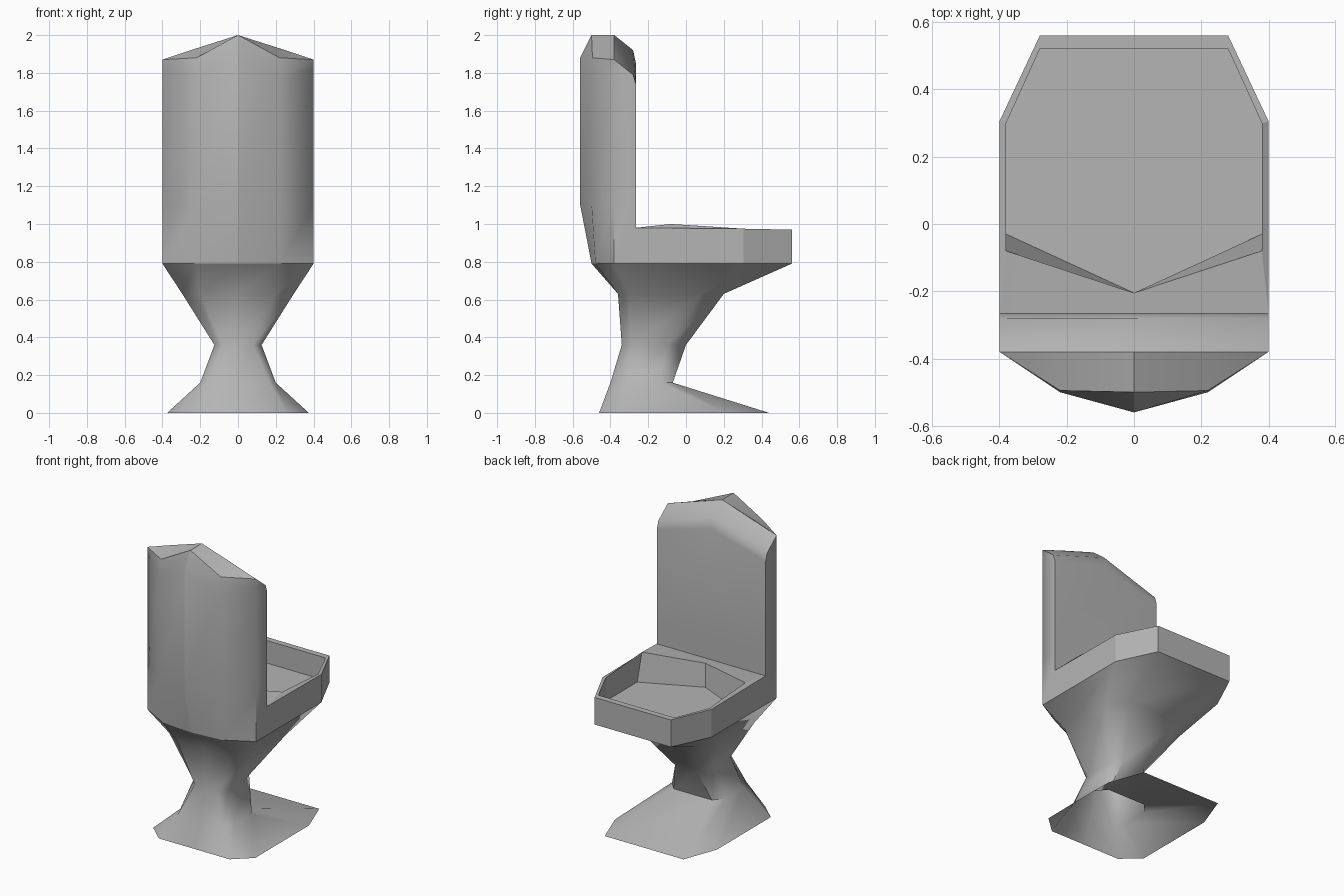
import bpy
import bmesh
import math

cube = bpy.data.objects.get("Cube")
if cube:
    bpy.data.objects.remove(cube, do_unlink=True)

stone = bpy.data.materials.new("plain grey")
stone.use_nodes = True
GREY = (0.46, 0.46, 0.46, 1.0)
stone.diffuse_color = GREY
stone.node_tree.nodes["Principled BSDF"].inputs["Base Color"].default_value = GREY


def level(z, *points):
    """Half outline at one height."""
    return [(x, y, z) for x, y in points]


def loft(name, halves, smooth_angle, cap_end=False):
    """Skin mirrored half outlines into one shell, creased down the middle of the front."""
    bm = bmesh.new()
    rings = []
    for half in halves:
        other = [(-x, y, z) for x, y, z in reversed(half) if x > 0]
        rings.append([bm.verts.new(p) for p in half + other])
    count = len(rings[0])
    for low, high in zip(rings, rings[1:]):
        for i in range(count):
            j = (i + 1) % count
            bm.faces.new((low[i], low[j], high[j], high[i]))
    if cap_end:
        bm.faces.new(rings[-1])
    bmesh.ops.remove_doubles(bm, verts=bm.verts, dist=0.0005)
    bmesh.ops.recalc_face_normals(bm, faces=bm.faces)
    creases = [e for e in bm.edges if all(v.co.x == 0 and v.co.y < -.3 for v in e.verts)]
    for edge in creases:
        edge.smooth = False
    mesh = bpy.data.meshes.new(name)
    bm.to_mesh(mesh)
    bm.free()
    mesh.materials.append(stone)
    obj = bpy.data.objects.new(name, mesh)
    bpy.context.collection.objects.link(obj)
    bpy.ops.object.select_all(action="DESELECT")
    obj.select_set(True)
    bpy.context.view_layer.objects.active = obj
    bpy.ops.object.shade_smooth_by_angle(angle=math.radians(smooth_angle), keep_sharp_edges=True)


# Flared foot, narrow neck and widening bowl, open underneath
loft("pedestal", [
    level(0, (0, -.46), (.26, -.46), (.375, -.355), (.375, .21), (.29, .44)),
    level(.16, (0, -.40), (.165, -.40), (.20, -.32), (.20, -.14), (.14, -.07)),
    level(.36, (0, -.34), (.08, -.34), (.125, -.29), (.125, -.10), (.08, 0)),
    level(.63, (0, -.36), (.20, -.36), (.295, -.30), (.295, .08), (.20, .20)),
    level(.79, (0, -.50), (.22, -.48), (.40, -.38), (.40, .305), (.28, .56)),
], 50)

# Seat block with a thin rim and a sunken floor
loft("seat", [
    level(.79, (0, -.265), (.40, -.265), (.40, .305), (.28, .56)),
    [(0, -.265, .98), (.40, -.265, .98), (.40, .305, .975), (.28, .56, .97)],
    [(0, -.205, .98), (.38, -.08, 1), (.38, .30, .975), (.28, .52, .97)],
    level(.82, (0, -.205), (.38, -.03), (.38, .30), (.28, .52)),
], 20, cap_end=True)

# Tall faceted back with a bevelled gable top
loft("backrest", [
    level(.79, (0, -.50), (.22, -.48), (.40, -.38), (.40, -.265), (0, -.265)),
    level(1.1, (0, -.56), (.22, -.50), (.40, -.38), (.40, -.265), (0, -.265)),
    [(0, -.56, 1.88), (.22, -.50, 1.78), (.40, -.38, 1.82), (.40, -.265, 1.74), (0, -.265, 1.85)],
    [(0, -.50, 2), (.22, -.495, 1.88), (.40, -.38, 1.87), (.40, -.28, 1.79), (0, -.28, 1.92)],
    [(0, -.38, 2), (.22, -.38, 1.93), (.40, -.38, 1.87), (.40, -.38, 1.87), (0, -.38, 2)],
], 58)
